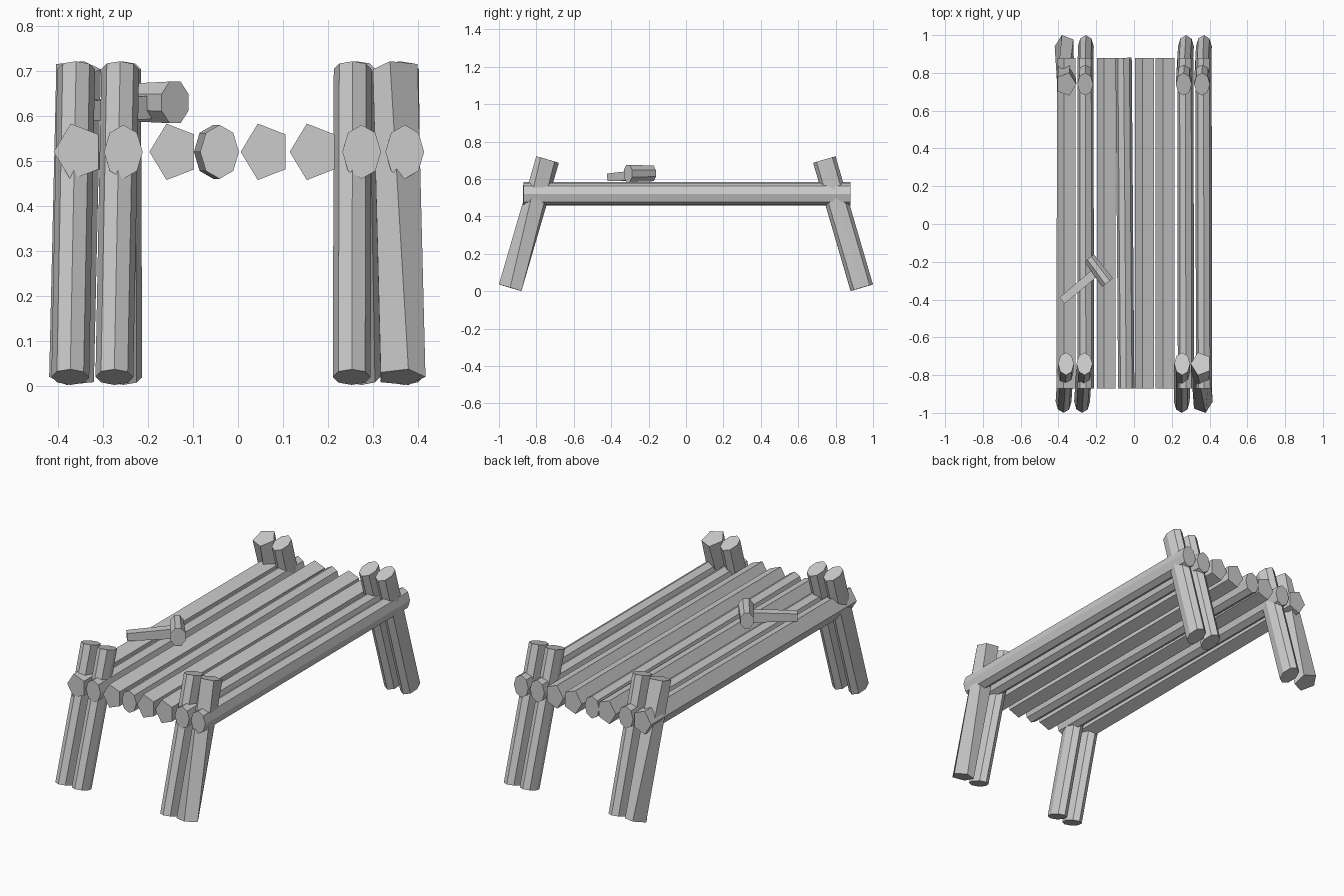
import bpy
from math import cos, sin, radians, pi
from mathutils import Vector

if "Cube" in bpy.data.objects:
    bpy.data.objects.remove(bpy.data.objects["Cube"])


def log(name, start, end, r0, r1, sides=8, phase0=0, phase1=0, side=(1, 0, 0)):
    """Faceted log between two points; r0/r1 = (half width, half depth) at each end."""
    a, b = Vector(start), Vector(end)
    axis = (b - a).normalized()
    u = Vector(side)
    u = (u - axis * u.dot(axis)).normalized()
    v = u.cross(axis)
    verts = []
    for centre, r, phase in ((a, r0, phase0), (b, r1, phase1)):
        for i in range(sides):
            t = radians(phase) + 2 * pi * i / sides
            verts.append(centre + u * (r[0] * cos(t)) + v * (r[1] * sin(t)))
    faces = [(i, (i + 1) % sides, (i + 1) % sides + sides, i + sides)
             for i in range(sides)]
    faces = [f[::-1] for f in faces]
    faces += [tuple(range(sides)), tuple(range(2 * sides - 1, sides - 1, -1))]
    mesh = bpy.data.meshes.new(name)
    mesh.from_pydata(verts, [], faces)
    mesh.update()
    obj = bpy.data.objects.new(name, mesh)
    bpy.context.collection.objects.link(obj)
    return obj


# Table top: five-sided and eight-sided logs (front x, back x, sides)
slats = [(-0.355, -0.353, 5), (-0.255, -0.257, 8), (-0.142, -0.142, 5),
         (-0.041, -0.055, 8), (0.061, 0.061, 5), (0.17, 0.17, 5),
         (0.275, 0.272, 8), (0.371, 0.368, 8)]
for n, (xf, xb, sides) in enumerate(slats, 1):
    r = (0.055, 0.066) if sides == 5 else (0.043, 0.06)
    p = 36 if sides == 5 else 0
    log(f"top_log_{n}", (xf, -0.87, 0.52), (xb, 0.88, 0.52), r, r, sides, p, p)

# Paired splayed legs at each corner (bottom x, top x, sides)
front = [(-0.373, -0.36, 8), (-0.275, -0.262, 8), (0.253, 0.255, 8), (0.362, 0.355, 5)]
back = [(-0.365, -0.36, 5), (-0.255, -0.258, 8), (0.275, 0.263, 8), (0.37, 0.36, 8)]
for label, s, legs in (("front", -1, front), ("back", 1, back)):
    for n, (xb, xt, sides) in enumerate(legs, 1):
        r = (0.055, 0.066) if sides == 5 else (0.042, 0.062)
        p0, p1 = (0, 36) if sides == 5 else (0, 0)
        if sides == 5 and s > 0:
            p0, p1 = p1, p0
        log(f"{label}_leg_{n}", (xb, s * 0.94, 0.019), (xt, s * 0.74, 0.704),
            r, r, sides, p0, p1)

# Mallet lying on the table
log("mallet_head", (-0.14, -0.31, 0.63), (-0.237, -0.18, 0.63),
    (0.04, 0.05), (0.034, 0.045), 8, 22.5, 22.5, (0.8, 0.6, 0))
log("mallet_handle", (-0.38, -0.405, 0.609), (-0.19, -0.245, 0.62),
    (0.03, 0.029), (0.032, 0.038), 4, 45, 45, (0.64, -0.77, 0))
